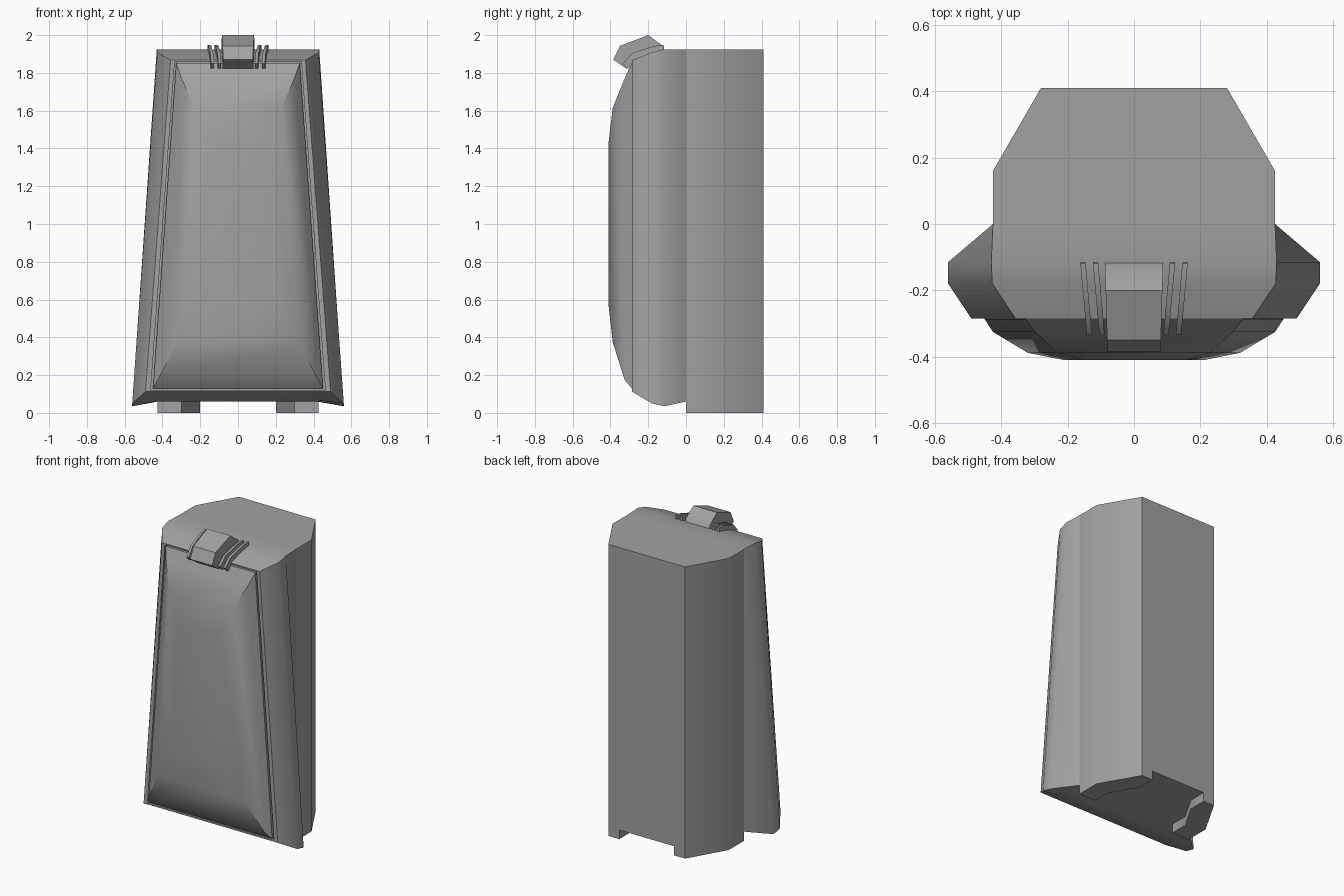
import bpy, bmesh, math

if "Cube" in bpy.data.objects:
    bpy.data.objects.remove(bpy.data.objects["Cube"], do_unlink=True)

grey = bpy.data.materials.new("mid grey")
grey.use_nodes = True
COLOUR = (0.36, 0.36, 0.36, 1)
grey.diffuse_color = COLOUR
grey.node_tree.nodes["Principled BSDF"].inputs["Base Color"].default_value = COLOUR


def loft(name, rings, cap_start=True, cap_end=True):
    """Skin a list of equal-length point rings into one object."""
    bm = bmesh.new()
    rows = [[bm.verts.new(p) for p in ring] for ring in rings]
    n = len(rows[0])
    for a, b in zip(rows, rows[1:]):
        for i in range(n):
            j = (i + 1) % n
            bm.faces.new((a[i], a[j], b[j], b[i]))
    if cap_start:
        bm.faces.new(rows[0][::-1])
    if cap_end:
        bm.faces.new(rows[-1])
    bmesh.ops.recalc_face_normals(bm, faces=bm.faces)
    mesh = bpy.data.meshes.new(name)
    bm.to_mesh(mesh)
    bm.free()
    mesh.materials.append(grey)
    obj = bpy.data.objects.new(name, mesh)
    bpy.context.collection.objects.link(obj)
    bpy.ops.object.select_all(action='DESELECT')
    obj.select_set(True)
    bpy.context.view_layer.objects.active = obj
    bpy.ops.object.shade_smooth_by_angle(angle=math.radians(35))
    return obj


def prism(name, plan, z0, z1):
    return loft(name, [[(x, y, z) for x, y in plan] for z in (z0, z1)])


def trapezoid(y, xb, zb, xt, zt):
    return [(-xb, y, zb), (xb, y, zb), (xt, y, zt), (-xt, y, zt)]


def frame_ring(y, xb, zb, xt, zt, x_mid, z_mid):
    """Trapezoid whose bottom corners can dip below its middle."""
    return [(-xb, y, zb), (-x_mid, y, z_mid), (x_mid, y, z_mid),
            (xb, y, zb), (xt, y, zt), (-xt, y, zt)]


TOP = 1.925

# Rear body with chamfered back corners
half = [(0.425, 0), (0.425, 0.16), (0.28, 0.41)]
prism("body", half + [(-x, y) for x, y in reversed(half)], 0.06, TOP)

# Feet follow the outer wall as bent strips
foot = half + [(0.2, 0.41), (0.2, 0.29), (0.3, 0.12), (0.3, 0)]
for side, sign in (("left", 1), ("right", -1)):
    prism(side + "_foot", [(sign * x, y) for x, y in foot], 0, 0.06)

# Flared front frame with a shallow recess for the door
loft("door_frame", [
    frame_ring(0, 0.425, 0.06, 0.425, TOP, 0.42, 0.06),
    frame_ring(-0.115, 0.56, 0.035, 0.43, TOP, 0.43, 0.06),
    frame_ring(-0.18, 0.56, 0.05, 0.427, 1.908, 0.43, 0.065),
    frame_ring(-0.285, 0.49, 0.112, 0.357, 1.868, 0.42, 0.112),
    frame_ring(-0.285, 0.462, 0.122, 0.335, 1.86, 0.42, 0.122),
    frame_ring(-0.265, 0.462, 0.122, 0.335, 1.86, 0.42, 0.122),
], cap_start=False)

# Domed door
loft("door", [
    trapezoid(-0.264, 0.45, 0.13, 0.327, 1.852),
    trapezoid(-0.287, 0.45, 0.13, 0.327, 1.852),
    trapezoid(-0.325, 0.425, 0.175, 0.298, 1.77),
    trapezoid(-0.388, 0.32, 0.375, 0.23, 1.615),
    trapezoid(-0.41, 0.21, 0.57, 0.155, 1.43),
], cap_start=False)


# Latch block over the top edge, slightly narrower at the front
def latch_ring(sign):
    profile = [(-0.115, 1.92), (-0.125, 1.945), (-0.2, 2.0), (-0.35, 1.943),
               (-0.36, 1.92), (-0.385, 1.87), (-0.315, 1.822), (-0.27, 1.86)]
    return [(sign * (0.088 + 0.03 * (y + 0.115)), y, z) for y, z in profile]


loft("latch", [latch_ring(-1), latch_ring(1)])

# Curved ribs either side of the latch, leaning inwards to the front
rib = [(-0.115, 1.92), (-0.118, 1.948), (-0.17, 1.942), (-0.285, 1.905),
       (-0.335, 1.85), (-0.308, 1.822), (-0.27, 1.86)]
for side, sign in (("left", 1), ("right", -1)):
    for place, x0 in (("inner", 0.108), ("outer", 0.146)):
        rings = [[(sign * (x + 0.09 * (y + 0.115)), y, z) for y, z in rib]
                 for x in (x0, x0 + 0.016)]
        loft(f"{side}_{place}_rib", rings)
